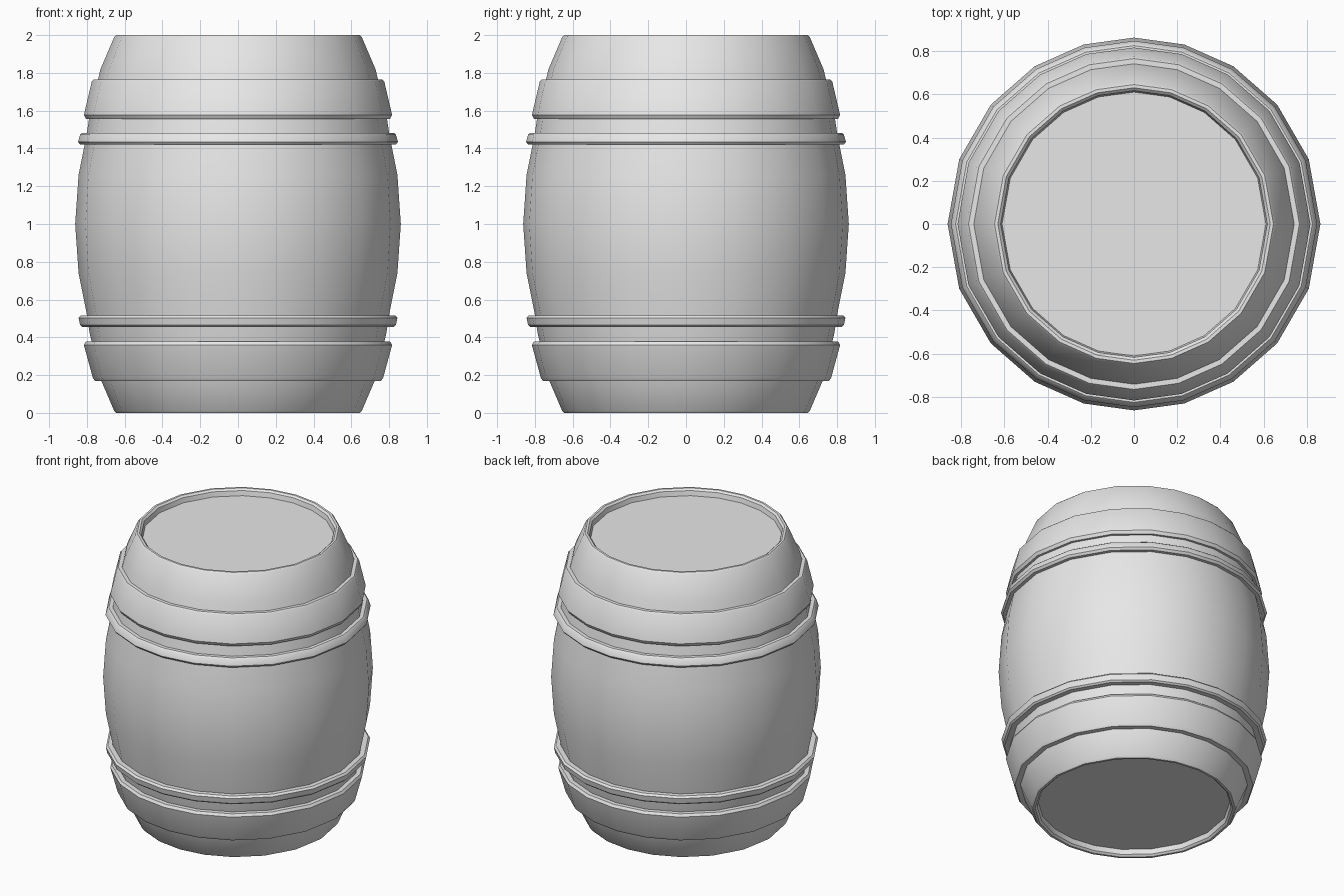
import bpy, bmesh
from math import sin, cos, tau, radians

cube = bpy.data.objects.get("Cube")
if cube:
    bpy.data.objects.remove(cube, do_unlink=True)

SIDES = 20

grey = bpy.data.materials.new("plain grey")
grey.use_nodes = True
colour = (0.8, 0.8, 0.8, 1)
grey.diffuse_color = colour
grey.node_tree.nodes["Principled BSDF"].inputs["Base Color"].default_value = colour


def lathe(name, profile, closed):
    """Spin (radius, z) points round z; closed makes a ring, otherwise the ends get caps."""
    bm = bmesh.new()
    rings = []
    for r, z in profile:
        ring = []
        for i in range(SIDES):
            t = tau * i / SIDES
            a = t + 0.07 * sin(2 * t)  # slightly uneven staves
            ring.append(bm.verts.new((r * cos(a), r * sin(a), z)))
        rings.append(ring)
    pairs = list(zip(rings, rings[1:]))
    if closed:
        pairs.append((rings[-1], rings[0]))
    else:
        bm.faces.new(rings[0])
        bm.faces.new(rings[-1])
    for low, high in pairs:
        for i in range(SIDES):
            j = (i + 1) % SIDES
            bm.faces.new((low[i], low[j], high[j], high[i]))
    bmesh.ops.recalc_face_normals(bm, faces=bm.faces)
    mesh = bpy.data.meshes.new(name)
    bm.to_mesh(mesh)
    bm.free()
    mesh.materials.append(grey)
    obj = bpy.data.objects.new(name, mesh)
    bpy.context.collection.objects.link(obj)
    bpy.ops.object.select_all(action='DESELECT')
    obj.select_set(True)
    bpy.context.view_layer.objects.active = obj
    bpy.ops.object.shade_smooth_by_angle(angle=radians(32))
    return obj


# Barrel body: recessed head, rounded rim, bulging staves, mirrored about mid height
half = [(0.61, 0.045), (0.617, 0.012), (0.63, 0), (0.645, 0), (0.656, 0.012),
        (0.728, 0.18), (0.785, 0.42), (0.802, 0.53), (0.844, 0.74)]
body = half + [(0.862, 1)] + [(r, 2 - z) for r, z in reversed(half)]
lathe("barrel_body", body, False)

# Wide end hoops
lathe("upper_wide_hoop", [(0.70, 1.765), (0.765, 1.765), (0.774, 1.755),
                          (0.816, 1.577), (0.805, 1.556), (0.75, 1.556)], True)
lathe("lower_wide_hoop", [(0.70, 0.17), (0.758, 0.17), (0.769, 0.187),
                          (0.816, 0.36), (0.805, 0.378), (0.75, 0.378)], True)

# Narrow hoops
lathe("upper_thin_hoop", [(0.77, 1.483), (0.825, 1.483), (0.836, 1.473),
                          (0.847, 1.435), (0.835, 1.42), (0.77, 1.42)], True)
lathe("lower_thin_hoop", [(0.77, 0.455), (0.825, 0.455), (0.836, 0.465),
                          (0.844, 0.503), (0.832, 0.516), (0.77, 0.516)], True)
